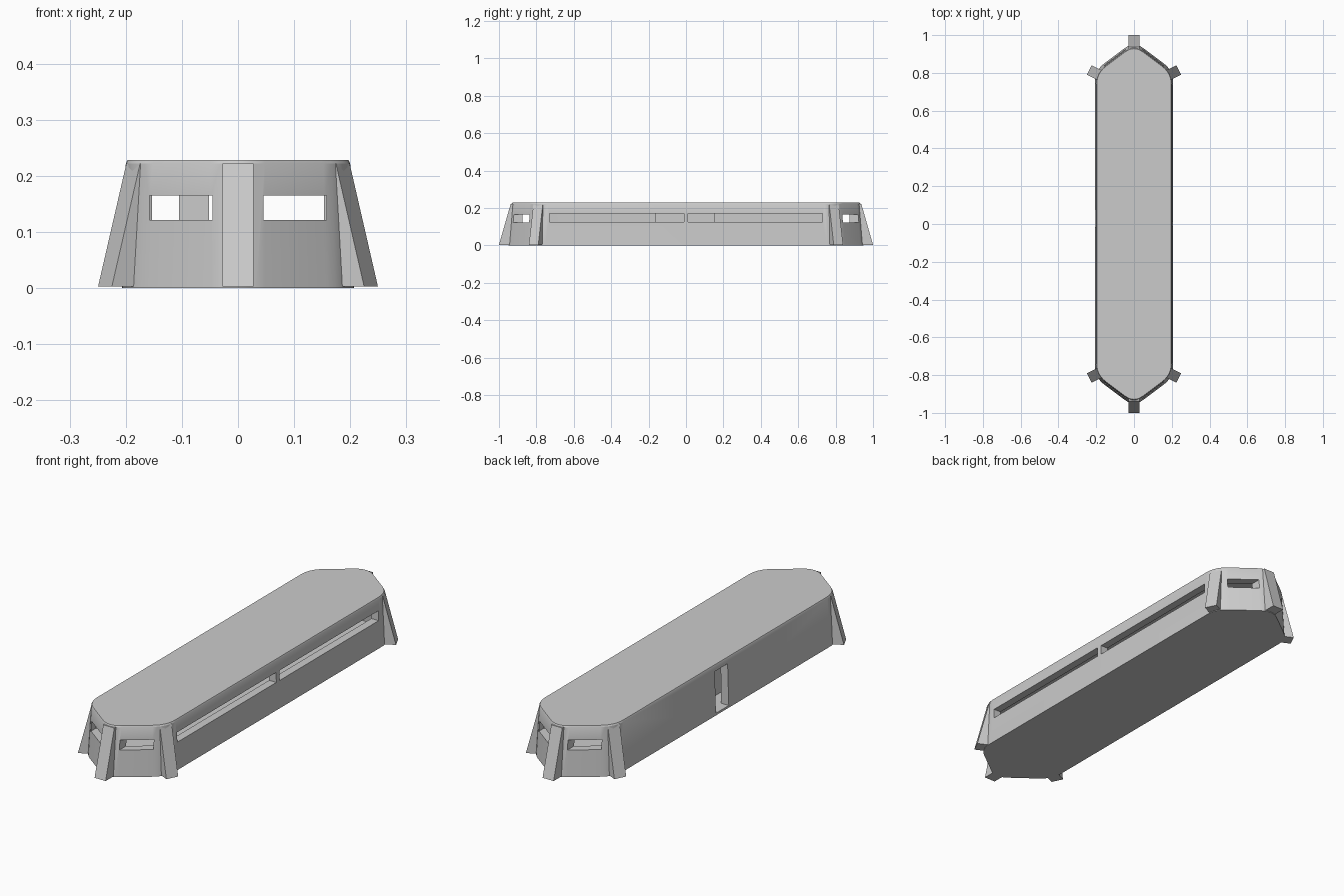
import bpy, bmesh
from math import radians, cos, sin
from mathutils import Vector, Matrix

cube = bpy.data.objects.get("Cube")
if cube:
    bpy.data.objects.remove(cube, do_unlink=True)

concrete = bpy.data.materials.new("concrete_grey")
concrete.use_nodes = True
GREY = (0.6, 0.6, 0.6, 1)
concrete.diffuse_color = GREY
concrete.node_tree.nodes["Principled BSDF"].inputs["Base Color"].default_value = GREY

SLOPE = 0.75           # slant of the pointed ends
SLIT = (0.121, 0.165)  # bottom and top of the firing slits


def make_object(name, bm):
    bmesh.ops.recalc_face_normals(bm, faces=bm.faces)
    mesh = bpy.data.meshes.new(name)
    bm.to_mesh(mesh)
    bm.free()
    obj = bpy.data.objects.new(name, mesh)
    bpy.context.collection.objects.link(obj)
    mesh.materials.append(concrete)
    return obj


def outline(half_width, tip, cut=0.06, steps=6):
    """Long hexagon with pointed ends and rounded corners."""
    shoulder = tip - SLOPE * half_width
    corners = [Vector(p) for p in (
        (half_width, -shoulder), (half_width, shoulder), (0, tip),
        (-half_width, shoulder), (-half_width, -shoulder), (0, -tip))]
    points = []
    for i, c in enumerate(corners):
        a = c + (corners[i - 1] - c).normalized() * cut
        b = c + (corners[(i + 1) % len(corners)] - c).normalized() * cut
        for s in range(steps + 1):
            t = s / steps
            points.append(a * (1 - t) ** 2 + c * 2 * t * (1 - t) + b * t * t)
    return points


def loft(name, levels):
    """Stack outlines given as (half width, tip, height) into a solid."""
    bm = bmesh.new()
    rings = [[bm.verts.new((p.x, p.y, z)) for p in outline(w, tip)]
             for w, tip, z in levels]
    for low, high in zip(rings, rings[1:]):
        for i in range(len(low)):
            bm.faces.new((low[i - 1], low[i], high[i], high[i - 1]))
    bm.faces.new(rings[0][::-1])
    bm.faces.new(rings[-1])
    return make_object(name, bm)


def box(name, x, y, z):
    bm = bmesh.new()
    size = [b - a for a, b in (x, y, z)]
    middle = [(a + b) / 2 for a, b in (x, y, z)]
    bmesh.ops.create_cube(bm, size=1, matrix=Matrix.Translation(middle) @ Matrix.Diagonal((*size, 1)))
    return make_object(name, bm)


def buttress(name, foot, angle, lean):
    """Wedge leaning against the wall, pointing outwards along the angle."""
    bm = bmesh.new()
    profile = ((0, 0.003), (-lean, 0.222), (-0.08, 0.222), (-0.08, 0.003))
    out = Vector((cos(angle), sin(angle), 0))
    side = Vector((-out.y, out.x, 0))
    ends = [[bm.verts.new(Vector((*foot, z)) + out * r + side * s) for r, z in profile]
            for s in (-0.028, 0.028)]
    for end in ends:
        bm.faces.new(end)
    for i in range(4):
        bm.faces.new((ends[0][i - 1], ends[0][i], ends[1][i], ends[1][i - 1]))
    return make_object(name, bm)


# Walls, floor and roof
shell = loft("bunker_shell", [(0.207, 0.968, 0), (0.2, 0.95, 0.222), (0.197, 0.946, 0.228)])

# Hollow room, firing slits and doorway
cutters = [
    loft("room_cutter", [(0.168, 0.915, 0.01), (0.165, 0.905, 0.208)]),
    box("left_end_slit_cutter", (0.045, 0.158), (-1.1, 1.1), SLIT),
    box("right_end_slit_cutter", (-0.158, -0.045), (-1.1, 1.1), SLIT),
    box("front_side_slit_cutter", (0.1, 0.3), (-0.73, -0.012), (0.125, 0.17)),
    box("back_side_slit_cutter", (0.1, 0.3), (0.012, 0.73), (0.125, 0.17)),
    box("doorway_cutter", (-0.3, -0.13), (-0.015, 0.078), (0.01, 0.2)),
]
bpy.context.view_layer.objects.active = shell
for cutter in cutters:
    cutter.hide_render = True
    mod = shell.modifiers.new(cutter.name, "BOOLEAN")
    mod.operation = "DIFFERENCE"
    mod.solver = "EXACT"
    mod.object = cutter
    bpy.ops.object.modifier_apply(modifier=mod.name)
    bpy.data.objects.remove(cutter, do_unlink=True)

bpy.ops.object.select_all(action="DESELECT")
shell.select_set(True)
bpy.ops.object.shade_smooth_by_angle(angle=radians(25))

# Blast wall behind the doorway
box("blast_wall", (-0.105, -0.052), (-0.165, 0.155), (0.009, 0.209))

# Buttresses at both ends
for end, sy in (("front", -1), ("back", 1)):
    buttress(end + "_tip_buttress", (0, sy), radians(90 * sy), 0.063)
    for label, sx in (("left", 1), ("right", -1)):
        angle = radians(26) * sy if sx > 0 else radians(180 - 26 * sy)
        buttress(f"{end}_{label}_buttress", (0.237 * sx, 0.815 * sy), angle, 0.056)
